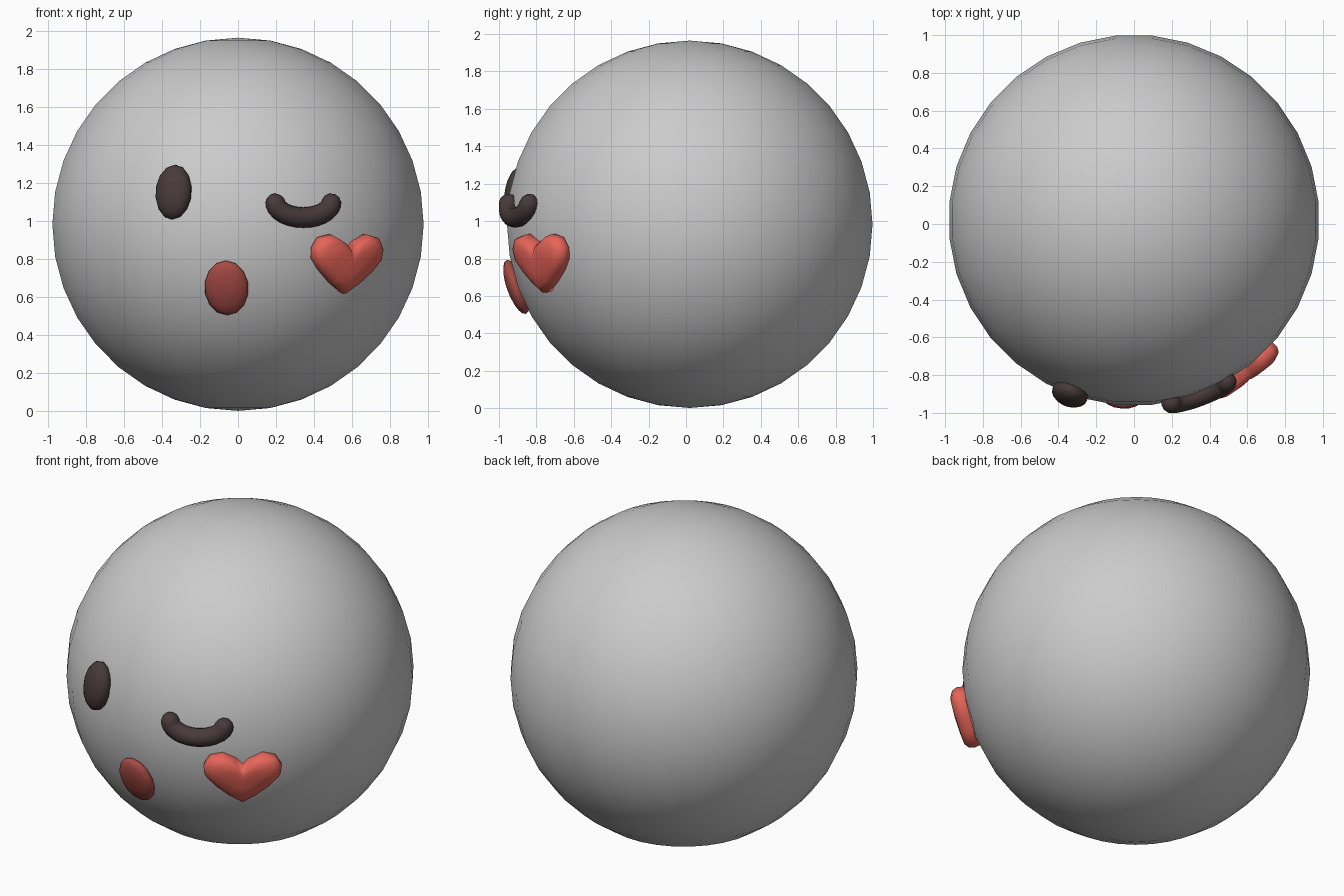
import bpy, bmesh, math
from mathutils import Vector, Matrix

if "Cube" in bpy.data.objects:
    bpy.data.objects.remove(bpy.data.objects["Cube"])

C = Vector((0, 0.02, 0.983))   # head centre
R = 0.982                      # head radius


def material(name, rgb):
    m = bpy.data.materials.new(name)
    m.diffuse_color = (*rgb, 1)
    m.use_nodes = True
    m.node_tree.nodes["Principled BSDF"].inputs["Base Color"].default_value = m.diffuse_color
    return m


DARK = material("dark_brown", (0.065, 0.042, 0.042))
MOUTH = material("deep_red", (0.38, 0.07, 0.06))
HEART = material("coral_red", (0.80, 0.13, 0.10))


def surface(x, z, lift=0.0):
    """Point on the front of the head, and its outward normal."""
    dz = z - C.z
    n = Vector((x, -math.sqrt(R * R - x * x - dz * dz), dz)).normalized()
    return C + n * (R + lift), n


def frame(x, z, lift=0.0):
    """Matrix with local x sideways, y up and z outward from the head."""
    p, n = surface(x, z, lift)
    u = Vector((0, 0, 1)).cross(n).normalized()
    v = n.cross(u)
    return Matrix.Translation(p) @ Matrix((u, v, n)).transposed().to_4x4()


def finish(name, bm, mat=None):
    bmesh.ops.recalc_face_normals(bm, faces=bm.faces[:])
    me = bpy.data.meshes.new(name)
    bm.to_mesh(me)
    bm.free()
    me.polygons.foreach_set("use_smooth", [True] * len(me.polygons))
    if mat:
        me.materials.append(mat)
    ob = bpy.data.objects.new(name, me)
    bpy.context.collection.objects.link(ob)
    return ob


def ellipsoid(name, x, z, half, lift, mat):
    bm = bmesh.new()
    bmesh.ops.create_uvsphere(bm, u_segments=14, v_segments=10, radius=1)
    bm.transform(frame(x, z, lift) @ Matrix.Diagonal((*half, 1)))
    return finish(name, bm, mat)


# Head
bm = bmesh.new()
bmesh.ops.create_uvsphere(bm, u_segments=32, v_segments=18, radius=R)
bm.transform(Matrix.Translation(C) @ Matrix.Rotation(math.pi / 32, 4, 'Z'))
finish("head", bm)

# Open eye and mouth
ellipsoid("open_eye", -0.335, 1.15, (0.099, 0.147, 0.066), 0.012, DARK)
ellipsoid("mouth", -0.06, 0.65, (0.116, 0.153, 0.05), 0.006, MOUTH)

# Winking eye: a tube with rounded ends that follows the head
path = []
for i in range(13):
    t = -1 + i / 6
    path.append(surface(0.34 + 0.145 * math.sin(t * math.pi / 2 * 0.95),
                        1.09 - 0.072 * math.cos(t * math.pi / 2), 0.012))
r = 0.054
bm = bmesh.new()
rings = []


def ring(p, n, t, rad):
    side = n.cross(t).normalized()
    up = t.cross(side)
    rings.append([bm.verts.new(p + rad * (math.cos(a) * side + math.sin(a) * up))
                  for a in (k * math.tau / 12 for k in range(12))])


tan = [(path[min(i + 1, 12)][0] - path[max(i - 1, 0)][0]).normalized()
       for i in range(13)]
caps = [math.radians(a) for a in (80, 55, 28)]
for a in caps:
    ring(path[0][0] - tan[0] * r * math.sin(a), path[0][1], tan[0], r * math.cos(a))
for (p, n), t in zip(path, tan):
    ring(p, n, t, r)
for a in reversed(caps):
    ring(path[-1][0] + tan[-1] * r * math.sin(a), path[-1][1], tan[-1], r * math.cos(a))
for a, b in zip(rings, rings[1:]):
    for k in range(12):
        j = (k + 1) % 12
        bm.faces.new((a[k], a[j], b[j], b[k]))
bm.faces.new(rings[0])
bm.faces.new(rings[-1])
finish("winking_eye", bm, DARK)

# Heart on the cheek: mirrored outline stacked into a pillowed slab
half = [(0.035, 0.095), (0.115, 0.133), (0.19, 0.115), (0.222, 0.06),
        (0.215, 0.0), (0.16, -0.065), (0.085, -0.13)]
outline = [(0, 0.055)] + half + [(0, -0.185)] + [(-x, y) for x, y in reversed(half)]
bm = bmesh.new()
layers = []
for s, h in ((0.82, -0.06), (0.97, -0.035), (1.0, 0.0), (0.95, 0.03), (0.78, 0.052), (0.4, 0.062)):
    layers.append([bm.verts.new((x * s, y * s, h)) for x, y in outline])
for a, b in zip(layers, layers[1:]):
    for k in range(len(outline)):
        j = (k + 1) % len(outline)
        bm.faces.new((a[k], a[j], b[j], b[k]))
for loop, h in ((layers[0], -0.06), (layers[-1], 0.064)):
    mid = bm.verts.new((0, -0.01, h))
    for k in range(len(loop)):
        bm.faces.new((loop[k], loop[(k + 1) % len(loop)], mid))
bm.transform(frame(0.565, 0.80, 0.012))
finish("cheek_heart", bm, HEART)
